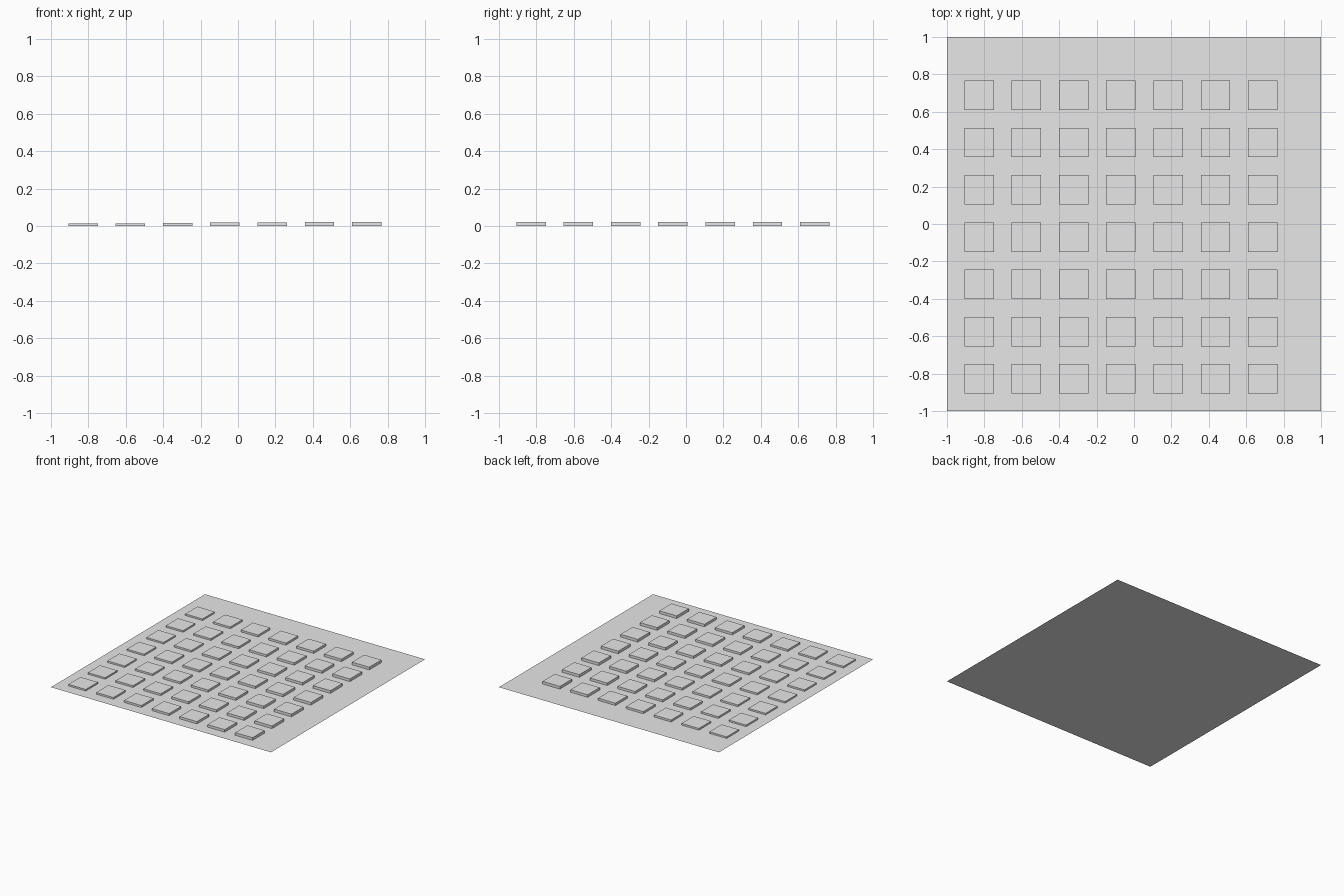
import bpy
import bmesh
from mathutils import Matrix

default_cube = bpy.data.objects.get("Cube")
if default_cube:
    bpy.data.objects.remove(default_cube, do_unlink=True)

GREY = (0.8, 0.8, 0.8, 1.0)
material = bpy.data.materials.new("light grey")
material.use_nodes = True
material.diffuse_color = GREY
material.node_tree.nodes["Principled BSDF"].inputs["Base Color"].default_value = GREY


def add_object(name, bm, location=(0, 0, 0)):
    mesh = bpy.data.meshes.new(name)
    bm.to_mesh(mesh)
    bm.free()
    mesh.materials.append(material)
    obj = bpy.data.objects.new(name, mesh)
    obj.location = location
    bpy.context.collection.objects.link(obj)
    return obj


# Flat square ground sheet
bm = bmesh.new()
bmesh.ops.create_grid(bm, x_segments=1, y_segments=1, size=1.0)
add_object("ground_sheet", bm)

# Grid of square blocks, one column at a time, growing taller towards +x
COUNT = 7
PITCH = 0.2527
START = -0.828
WIDTH = 0.157
LOW, HIGH = 0.013, 0.022

for column in range(COUNT):
    height = LOW + (HIGH - LOW) * column / (COUNT - 1)
    for row in range(COUNT):
        bm = bmesh.new()
        shape = Matrix.Translation((0, 0, height / 2)) @ Matrix.Diagonal((WIDTH, WIDTH, height, 1))
        bmesh.ops.create_cube(bm, size=1.0, matrix=shape)
        # The underside rests on the sheet, so it is left open
        bm.normal_update()
        underside = [f for f in bm.faces if f.normal.z < -0.5]
        bmesh.ops.delete(bm, geom=underside, context="FACES_ONLY")
        place = (START + PITCH * column, START + PITCH * row, 0)
        add_object(f"block_{column + 1}_{row + 1}", bm, place)
